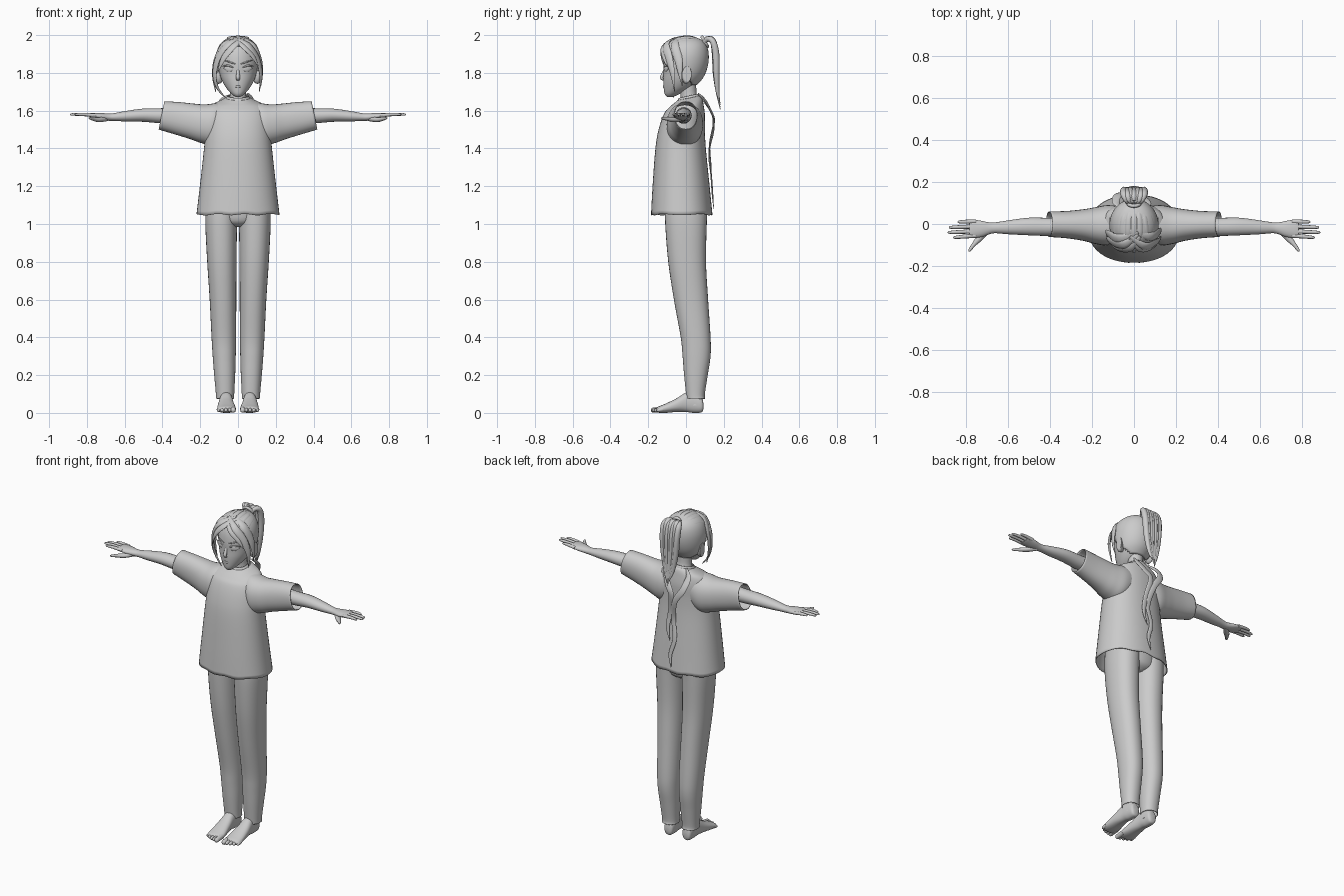
import bpy, bmesh, math
from mathutils import Vector

HEAD = Vector((0, 0, 1.8))


def spline(rows, sub=5):
    """Catmull-Rom interpolation of tuples of numbers."""
    out = []
    for i in range(len(rows) - 1):
        p0, p1 = rows[max(i - 1, 0)], rows[i]
        p2, p3 = rows[i + 1], rows[min(i + 2, len(rows) - 1)]
        for s in range(sub):
            t = s / sub
            out.append([0.5 * (2 * b + (c - a) * t + (2 * a - 5 * b + 4 * c - d) * t * t
                               + (3 * b - a - 3 * c + d) * t ** 3)
                        for a, b, c, d in zip(p0, p1, p2, p3)])
    out.append(list(rows[-1]))
    return out


def skin(name, rings, caps=(True, True), mirror=False, thick=0, drop=None):
    """Surface through a list of closed rings."""
    bm = bmesh.new()
    vs = [[bm.verts.new(p) for p in r] for r in rings]
    n = len(vs[0])
    for a, b in zip(vs, vs[1:]):
        for i in range(n):
            j = (i + 1) % n
            bm.faces.new((a[i], a[j], b[j], b[i]))
    if caps[0]:
        bm.faces.new(vs[0])
    if caps[1]:
        bm.faces.new(vs[-1])
    if drop:
        bad = [f for f in bm.faces if drop(f.calc_center_median())]
        bmesh.ops.delete(bm, geom=bad, context='FACES')
    bmesh.ops.recalc_face_normals(bm, faces=bm.faces)
    me = bpy.data.meshes.new(name)
    bm.to_mesh(me)
    bm.free()
    ob = bpy.data.objects.new(name, me)
    bpy.context.collection.objects.link(ob)
    if thick:
        m = ob.modifiers.new("Thickness", 'SOLIDIFY')
        m.thickness = thick
        m.offset = -1
    if mirror:
        ob.modifiers.new("Mirror", 'MIRROR').use_clip = False
    bpy.ops.object.select_all(action='DESELECT')
    ob.select_set(True)
    bpy.context.view_layer.objects.active = ob
    bpy.ops.object.shade_smooth_by_angle(angle=math.radians(45))
    return ob


def loft(name, rows, axis='z', e=2.0, n=32, shear=lambda t, a, b: t, grow=0, **kw):
    """Rows are (position on axis, a min, a max, b min, b max)."""
    rings = []
    for t, a0, a1, b0, b1 in spline(rows):
        ring = []
        for i in range(n):
            c, s = math.cos(math.tau * i / n), math.sin(math.tau * i / n)
            a = (a0 + a1) / 2 + ((a1 - a0) / 2 + grow) * math.copysign(abs(c) ** (2 / e), c)
            b = (b0 + b1) / 2 + ((b1 - b0) / 2 + grow) * math.copysign(abs(s) ** (2 / e), s)
            u = shear(t, a, b)
            ring.append({'x': (u, b, a), 'y': (a, u, b), 'z': (a, b, u)}[axis])
        rings.append(ring)
    return skin(name, rings, **kw)


def sweep(name, pts, ref=None, n=12, sub=5, **kw):
    """Rows are (x, y, z, half width, half thickness); ref is the thickness direction."""
    ps = spline(pts, sub)
    rings = []
    for i, p in enumerate(ps):
        o = Vector(p[:3])
        t = (Vector(ps[min(i + 1, len(ps) - 1)][:3]) - Vector(ps[max(i - 1, 0)][:3])).normalized()
        r = Vector(ref) if ref else o - HEAD
        nn = (r - t * r.dot(t)).normalized()
        b = t.cross(nn)
        w, h = max(p[3], .0006), max(p[4], .0006)
        rings.append([o + b * w * math.cos(math.tau * k / n) + nn * h * math.sin(math.tau * k / n)
                      for k in range(n)])
    return skin(name, rings, **kw)


# Shirt: body with flared hem, wide sleeves, collar band
loft("shirt_body", [(1.05, -.22, .22, -.185, .14), (1.2, -.202, .202, -.177, .125),
                    (1.4, -.18, .18, -.162, .105), (1.5, -.172, .172, -.145, .1),
                    (1.58, -.165, .165, -.118, .1), (1.63, -.14, .14, -.085, .092),
                    (1.655, -.09, .09, -.06, .085), (1.668, -.062, .062, -.045, .075)],
     e=2.2, n=48, caps=(False, False), thick=.004,
     shear=lambda t, a, b: t + max(0, t - 1.6) * 3 * (b - .02) + max(0, 1.12 - t) * .06 * math.sin(a * 45))
loft("shirt_sleeve", [(.05, 1.46, 1.645, -.06, .08), (.12, 1.415, 1.64, -.1, .09),
                      (.18, 1.428, 1.633, -.095, .08), (.24, 1.45, 1.637, -.08, .07),
                      (.32, 1.475, 1.645, -.068, .062), (.405, 1.5, 1.65, -.062, .06)],
     axis='x', e=2.2, caps=(False, False), thick=.004, mirror=True,
     shear=lambda t, a, b: t - .2 * (a - 1.575) * t / .4)
loft("collar", [(1.655, -.07, .07, -.05, .08), (1.668, -.063, .063, -.045, .076), (1.68, -.056, .056, -.038, .07)],
     caps=(False, False), thick=.006, shear=lambda t, a, b: t + .22 * (b - .02))

# Trousers
loft("trouser_leg", [(1.1, .002, .17, -.11, .115), (1.0, .005, .173, -.11, .11),
                     (.8, .008, .163, -.094, .106), (.6, .009, .15, -.064, .117),
                     (.4, .01, .14, -.028, .13), (.3, .012, .134, -.018, .13),
                     (.2, .015, .126, -.01, .115), (.1, .02, .117, .0, .1), (.075, .02, .116, .002, .102)],
     e=2.2, caps=(True, False), thick=.003, mirror=True)
loft("trouser_hips", [(.985, -.03, .03, -.06, .06), (1.02, -.13, .13, -.1, .1), (1.12, -.165, .165, -.11, .11)])

# Feet with toes
loft("foot", [(.092, .048, .078, .02, .05), (.082, .034, .09, .003, .085), (.04, .03, .095, 0, .11),
              (0, .028, .098, .005, .108), (-.05, .021, .105, .005, .077),
              (-.11, .012, .11, 0, .048), (-.145, .014, .108, .001, .034), (-.155, .03, .095, .008, .026)],
     axis='y', e=2.3, mirror=True)
loft("ankle", [(.04, .03, .095, .0, .088), (.1, .032, .092, .0, .085), (.18, .03, .1, .0, .095)], mirror=True)
for i in range(5):
    x, tip, r = .025 + .0195 * i, -.185 + .003 * i * i / 1.6, (.014 if i == 0 else .0095)
    sweep("toe", [(x, -.12, .02, r, r * 1.2), (x, tip + .02, .016, r, r), (x, tip + .006, .013, r * .9, r * .9),
                  (x, tip, .012, r * .3, r * .3)], (0, 0, 1), mirror=True, n=10, sub=3)

# Arms, hands, fingers
sweep("arm", [(.28, -.012, 1.575, .042, .044), (.4, -.014, 1.573, .043, .04), (.5, -.012, 1.576, .042, .035),
              (.6, -.016, 1.57, .033, .027), (.66, -.018, 1.566, .026, .02), (.69, -.02, 1.566, .028, .019),
              (.73, -.023, 1.57, .039, .018), (.77, -.024, 1.575, .043, .013), (.787, -.024, 1.577, .038, .009)],
      (0, 0, 1), n=20, mirror=True)
for y0, y1, x1 in ((.012, .01, .843), (-.012, -.016, .884), (-.035, -.04, .889), (-.056, -.064, .864)):
    sweep("finger", [(.755, y0, 1.574, .01, .01), (.5 * (.76 + x1), (y0 + y1) / 2, 1.58, .0095, .009),
                     (x1 - .01, y1, 1.58, .007, .0065), (x1, y1, 1.579, .002, .002)],
          (0, 0, 1), mirror=True, n=10, sub=4)
sweep("thumb", [(.695, -.025, 1.558, .014, .014), (.735, -.065, 1.552, .016, .013), (.765, -.098, 1.556, .01, .01),
                (.784, -.124, 1.56, .007, .006), (.788, -.131, 1.561, .002, .002)], (0, 0, 1), mirror=True, n=10)

# Neck and head
loft("neck", [(1.6, -.06, .06, -.03, .075), (1.66, -.047, .047, -.028, .066),
              (1.7, -.042, .042, -.03, .055), (1.78, -.044, .044, -.04, .055)])
skull = [(1.672, -.012, .012, -.1, -.07), (1.688, -.034, .034, -.113, -.035), (1.72, -.062, .062, -.118, .025),
         (1.76, -.085, .085, -.12, .068), (1.8, -.098, .098, -.119, .092), (1.85, -.105, .105, -.12, .106),
         (1.9, -.103, .103, -.113, .108), (1.94, -.088, .088, -.096, .098), (1.967, -.06, .06, -.068, .074),
         (1.982, -.02, .02, -.025, .03)]
loft("head", skull, n=40)
loft("ear", [(.085, 1.75, 1.82, -.015, .015), (.103, 1.742, 1.83, -.022, .022),
             (.116, 1.75, 1.835, -.018, .03), (.118, 1.765, 1.825, -.006, .022)], axis='x', n=16, mirror=True)

# Face features
sweep("nose", [(0, -.112, 1.822, .007, .004), (0, -.122, 1.795, .009, .008),
               (0, -.129, 1.774, .011, .009), (0, -.119, 1.762, .008, .004)], (0, -1, 0))
sweep("lips", [(-.024, -.11, 1.727, .001, .001), (0, -.119, 1.728, .006, .004),
               (.024, -.11, 1.727, .001, .001)], (0, -1, 0))
sweep("eye", [(.02, -.112, 1.815, .002, .002), (.035, -.112, 1.82, .013, .004), (.055, -.105, 1.823, .015, .004),
              (.076, -.092, 1.825, .003, .003)], (.3, -1, 0), mirror=True)
sweep("eyelash", [(.016, -.115, 1.824, .001, .002), (.035, -.116, 1.833, .004, .004),
                  (.058, -.108, 1.839, .005, .004), (.085, -.09, 1.834, .001, .002)], (.3, -1, 0), mirror=True)
sweep("eyebrow", [(.014, -.119, 1.846, .002, .002), (.045, -.114, 1.858, .004, .003),
                  (.08, -.093, 1.868, .001, .001)], (.3, -1, 0), mirror=True)

# Hair cap, open around the face
loft("hair_cap", skull, n=48, grow=.012, thick=.008, shear=lambda t, a, b: t + max(0, t - 1.9) * .1,
     drop=lambda c: c.z < 1.735 + max(0, .035 - c.y) * 1.45)


# Combed strands running back to the tie
def on_head(x, y):
    return 1.86 + .13 * math.sqrt(max(0, 1 - (x / .118) ** 2 - (y / .128) ** 2))


for k in range(-3, 4):
    pts = [(.028 * k * s, y, on_head(.028 * k * s, y), w, .009)
           for s, y, w in ((.9, -.09, .008), (1, -.045, .017), (.9, .02, .017), (.6, .07, .013), (.25, .1, .006))]
    sweep("combed_strand", pts, n=8)

# Fringe and face-framing locks
locks = [
    [(.02, -.05, 1.985, .008), (-.05, -.098, 1.955, .022), (-.105, -.085, 1.88, .024),
     (-.124, -.07, 1.79, .018), (-.108, -.062, 1.72, .012), (-.065, -.068, 1.667, .001)],
    [(.02, -.04, 1.988, .008), (-.07, -.07, 1.955, .024), (-.118, -.05, 1.87, .022),
     (-.13, -.04, 1.78, .013), (-.118, -.035, 1.7, .001)],
    [(.03, -.06, 1.982, .008), (-.02, -.115, 1.945, .02), (-.075, -.118, 1.88, .018), (-.108, -.1, 1.8, .001)],
    [(-.02, -.06, 1.985, .008), (.05, -.105, 1.95, .02), (.1, -.09, 1.88, .022),
     (.122, -.07, 1.79, .014), (.112, -.06, 1.7, .001)],
    [(-.02, -.07, 1.98, .008), (.03, -.118, 1.94, .018), (.078, -.116, 1.89, .015), (.108, -.1, 1.83, .001)],
    [(.0, -.04, 1.988, .008), (.08, -.06, 1.95, .022), (.117, -.04, 1.87, .022),
     (.126, -.03, 1.79, .01), (.12, -.02, 1.73, .001)]]
for row in locks:
    sweep("front_lock", [(*p, .002 + p[3] * .3) for p in row], n=10)

# Ponytail and its tie
for k in range(-3, 4):
    d = .003 * (k % 2)
    sweep("ponytail_lock", [(.006 * k, .088, 1.955, .01, .01), (.012 * k, .115, 1.982 - d, .015, .013),
                            (.016 * k, .143, 1.968 - d, .018, .017), (.016 * k, .155 + d, 1.9, .018, .019),
                            (.014 * k, .158 + d, 1.8, .016, .017), (.009 * k, .167, 1.7, .011, .01),
                            (.004 * k, .181, 1.605 + .012 * abs(k), .001, .001)], (0, 1, .6), n=10)
bpy.ops.mesh.primitive_torus_add(major_radius=.028, minor_radius=.009, major_segments=24, minor_segments=10,
                                 location=(0, .1, 1.965), rotation=(math.radians(-60), 0, 0))
bpy.context.object.name = "hair_tie"
bpy.ops.object.shade_smooth()

# Two loose wavy strands down the back
sweep("back_strand", [(.05, .065, 1.69, .006, .004), (.065, .1, 1.655, .018, .006), (.03, .135, 1.59, .02, .005),
                      (.0, .148, 1.54, .018, .005), (.02, .125, 1.42, .016, .004), (.035, .13, 1.32, .012, .004),
                      (.015, .136, 1.24, .001, .001)], (0, 1, .2))
sweep("back_strand_long", [(-.05, .065, 1.68, .006, .004), (-.085, .1, 1.645, .018, .006), (-.075, .14, 1.58, .02, .005),
                           (-.025, .145, 1.5, .018, .005), (0, .122, 1.38, .016, .004), (-.015, .133, 1.26, .014, .004),
                           (.01, .14, 1.16, .012, .004), (.0, .147, 1.08, .001, .001)], (0, 1, .2))
